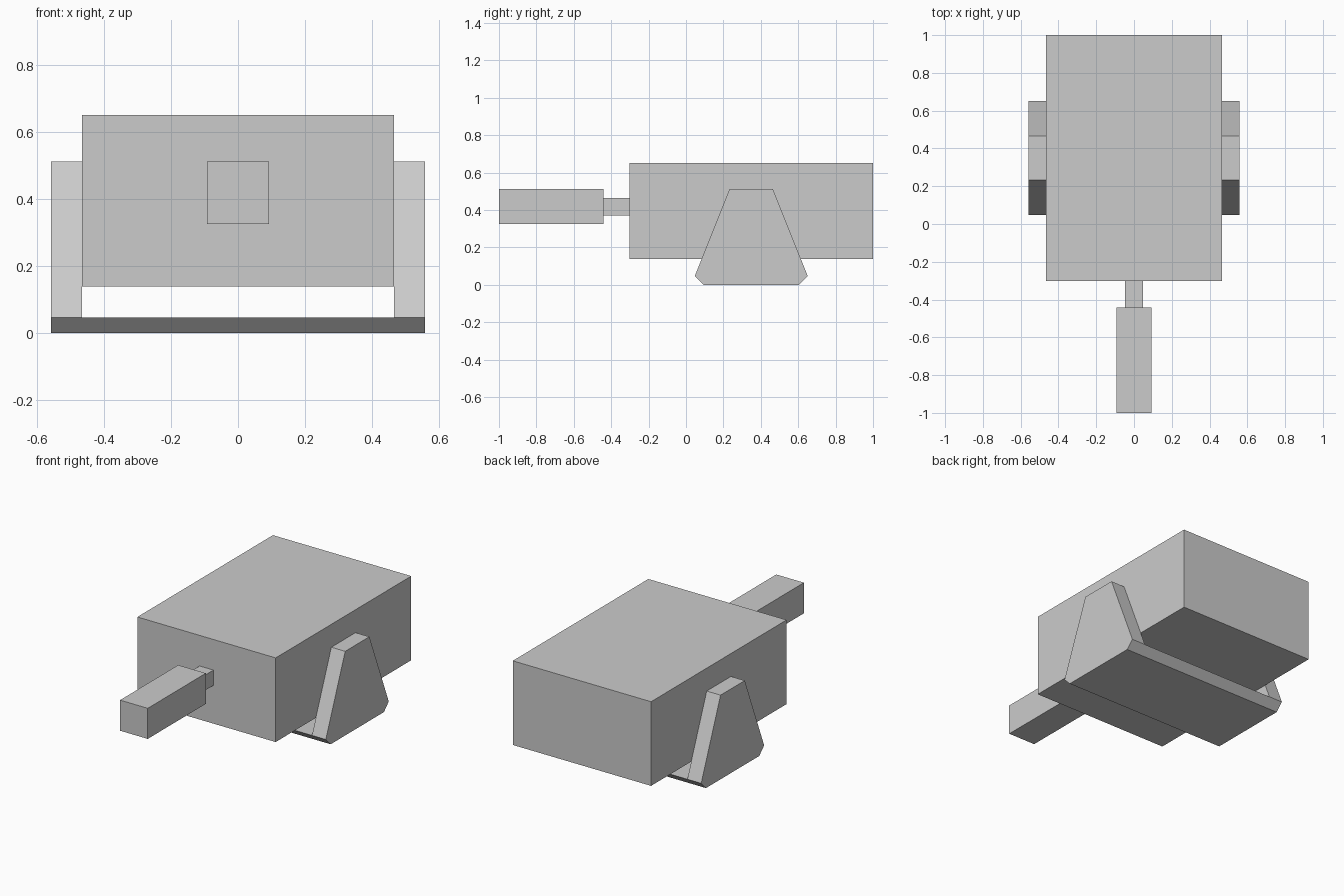
import bpy, bmesh
from mathutils import Vector

if "Cube" in bpy.data.objects:
    bpy.data.objects.remove(bpy.data.objects["Cube"])

U = 2 / 43  # the model sits on a grid of 43 units along y


def make_object(name, bm):
    bmesh.ops.recalc_face_normals(bm, faces=bm.faces[:])
    mesh = bpy.data.meshes.new(name)
    bm.to_mesh(mesh)
    bm.free()
    obj = bpy.data.objects.new(name, mesh)
    bpy.context.collection.objects.link(obj)
    return obj


def box(name, half_width, y0, y1, z0, z1):
    bm = bmesh.new()
    bmesh.ops.create_cube(bm, size=1)
    for v in bm.verts:
        v.co = Vector((v.co.x * 2 * half_width,
                       y0 + (v.co.y + 0.5) * (y1 - y0),
                       z0 + (v.co.z + 0.5) * (z1 - z0))) * U
    return make_object(name, bm)


# Main block, neck and handle
box("body", 10, -6.5, 21.5, 3, 14)
box("neck", 1, -9.5, -6.5, 8, 10)
box("handle", 2, -21.5, -9.5, 7, 11)

# U-shaped cradle: chamfered base strip with a tapered arm raised at each end
center_y = 7.5
section = [(-5.5, 0), (5.5, 0), (6.5, 1), (-6.5, 1)]
bm = bmesh.new()
rings = [[bm.verts.new(Vector((x, center_y + y, z)) * U) for y, z in section]
         for x in (-12, -10, 10, 12)]
pads = []
for i, (a, b) in enumerate(zip(rings, rings[1:])):
    for j in range(4):
        k = (j + 1) % 4
        face = bm.faces.new((a[j], a[k], b[k], b[j]))
        if j == 2 and i != 1:
            pads.append(face)
bm.faces.new(rings[0])
bm.faces.new(rings[-1])
bmesh.ops.recalc_face_normals(bm, faces=bm.faces[:])

for face in bmesh.ops.extrude_discrete_faces(bm, faces=pads)["faces"]:
    for v in face.verts:
        v.co.y = (center_y + (v.co.y / U - center_y) * 2.5 / 6.5) * U
        v.co.z = 11 * U

# Merge the flat side panels into single faces
bmesh.ops.dissolve_limit(bm, angle_limit=0.01, verts=bm.verts[:], edges=bm.edges[:])
make_object("cradle", bm)
